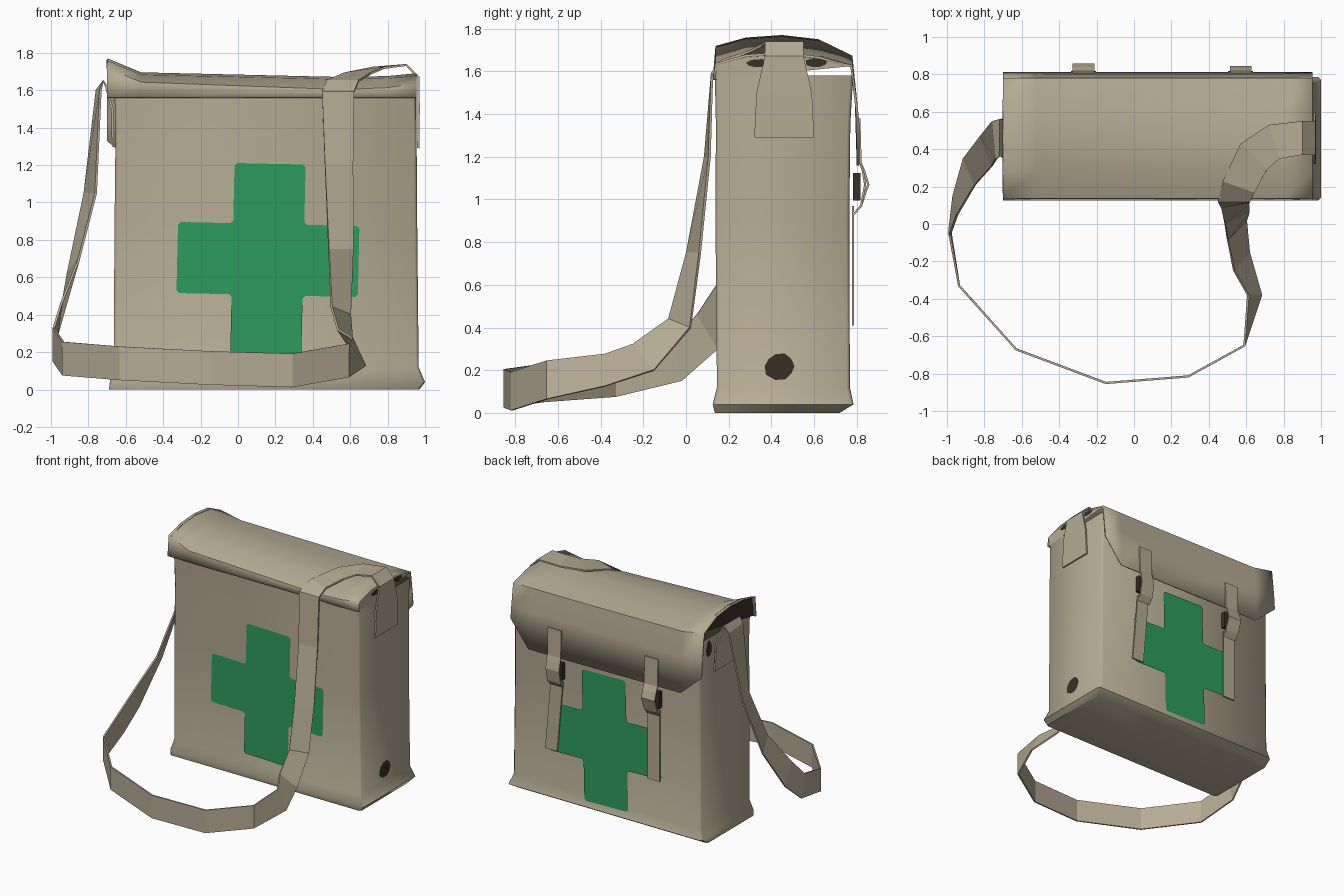
import bpy, bmesh, math, random
from mathutils import Vector

if "Cube" in bpy.data.objects:
    bpy.data.objects.remove(bpy.data.objects["Cube"])

random.seed(4)

def material(name, col):
    m = bpy.data.materials.new(name)
    m.diffuse_color = (*col, 1)
    m.use_nodes = True
    m.node_tree.nodes["Principled BSDF"].inputs["Base Color"].default_value = m.diffuse_color
    return m

CANVAS = material("beige canvas", (0.47, 0.41, 0.30))
GREEN = material("green", (0.026, 0.33, 0.115))
DARK = material("dark brown", (0.04, 0.03, 0.02))

def make(name, verts, faces, mats, thick=0, smooth=None, recalc=False):
    me = bpy.data.meshes.new(name)
    me.from_pydata([tuple(v) for v in verts], [], faces)
    if recalc:
        bm = bmesh.new()
        bm.from_mesh(me)
        bmesh.ops.recalc_face_normals(bm, faces=bm.faces)
        bm.to_mesh(me)
        bm.free()
    ob = bpy.data.objects.new(name, me)
    bpy.context.collection.objects.link(ob)
    for m in mats:
        me.materials.append(m)
    if thick:
        s = ob.modifiers.new("thickness", 'SOLIDIFY')
        s.thickness, s.offset = thick, 0
    if smooth:
        bpy.ops.object.select_all(action='DESELECT')
        bpy.context.view_layer.objects.active = ob
        ob.select_set(True)
        bpy.ops.object.shade_smooth_by_angle(angle=math.radians(smooth))
    return ob

def grid_faces(rows, cols, closed=False):
    n = cols if closed else cols - 1
    return [(r * cols + c, r * cols + (c + 1) % cols,
             (r + 1) * cols + (c + 1) % cols, (r + 1) * cols + c)
            for r in range(rows - 1) for c in range(n)]

def ribbon(name, pts, thick=0.012):
    # each point: centre and half-width vector
    v = []
    for p in pts:
        c, w = Vector(p[:3]), Vector(p[3:])
        v += [c - w, c + w]
    return make(name, v, grid_faces(len(pts), 2), [CANVAS], thick)

# Bag body: stacked rectangles with small cut corners (z, x0, x1, y0, y1)
levels = [(0.0, -.69, .97, .135, .72), (.04, -.685, 1.0, .125, .785),
          (.12, -.665, .966, .145, .768), (.9, -.66, .958, .138, .765),
          (1.35, -.655, .955, .140, .77), (1.58, -.66, .95, .135, .783)]
verts, r = [], .015
for z, x0, x1, y0, y1 in levels:
    verts += [(x0 + r, y0, z), (x1 - r, y0, z), (x1, y0 + r, z), (x1, y1 - r, z),
              (x1 - r, y1, z), (x0 + r, y1, z), (x0, y1 - r, z), (x0, y0 + r, z)]
n = len(levels)
faces = grid_faces(n, 8, True)
faces += [tuple(reversed(range(8))), tuple(range(8 * (n - 1), 8 * n))]
body = make("bag_body", verts, faces, [CANVAS, DARK], smooth=50, recalc=True)
body.data.polygons[len(faces) - 1].material_index = 1      # dark inside

# Lid with back flap: profile swept over stations (x, front z, top z, back z, flap end z)
stations = [(-.70, 1.715, 1.765, 1.67, 1.33), (-.52, 1.64, 1.69, 1.635, 1.17),
            (.55, 1.60, 1.665, 1.625, 1.16), (.80, 1.61, 1.67, 1.625, 1.16),
            (.955, 1.635, 1.685, 1.625, 1.36)]
verts = []
for x, zf, zt, zb, ze in stations:
    verts += [(x, .131, 1.56), (x, .142, zf), (x, .28, zt - .012), (x, .45, zt),
              (x, .62, zt - .02), (x, .775, zb), (x, .797, 1.45), (x, .806, ze)]
make("lid_flap", verts, grid_faces(len(stations), 8), [CANVAS], 0.012, 40, True)
for name, i, m in (("lid_end_left", 0, DARK), ("lid_end_right", 4, CANVAS)):
    off = .02 if i == 0 else -.003
    v = [(p[0] + off, p[1], p[2]) for p in verts[i * 8:i * 8 + 6]]
    make(name, v, [tuple(range(6)) if i else tuple(reversed(range(6)))], [m], recalc=False)

# Shoulder strap in three stretches
left = [(-.668, .46, 1.30, 0, .14, 0), (-.672, .46, 1.5, 0, .13, 0),
        (-.705, .46, 1.62, 0, .10, 0), (-.72, .46, 1.65, 0, .10, 0),
        (-.745, .45, 1.6, -.01, .10, 0), (-.79, .39, 1.05, -.03, .08, 0),
        (-.88, .28, .66, -.03, .07, -.04), (-.955, .1, .38, -.01, .05, -.08),
        (-.985, -.04, .24, 0, .02, -.09)]
loop = [(*p, 0, 0, -.09) for p in ((-.935, -.33, .165), (-.63, -.67, .14), (-.15, -.85, .115),
                                   (.29, -.815, .102), (.59, -.65, .155))]
right = [(.645, -.38, .2, .035, 0, -.075), (.575, -.2, .26, .04, .05, -.06),
         (.55, -.03, .42, .05, .05, -.02), (.55, .035, .75, .065, .03, 0),
         (.54, .10, 1.2, .075, .01, 0), (.535, .122, 1.59, .085, 0, 0),
         (.56, .2, 1.65, .085, -.03, 0), (.64, .36, 1.69, .07, -.07, 0),
         (.75, .44, 1.72, .03, -.09, 0), (.90, .46, 1.735, 0, -.09, 0),
         (.965, .46, 1.67, 0, -.09, 0), (.966, .46, 1.5, 0, -.13, 0),
         (.964, .46, 1.29, 0, -.14, 0)]
ribbon("shoulder_strap", left + loop + right)

# Crosses on front and back: thin plates with slightly cut corners
def cross(name, y, cz, flip):
    a, b, c = .19, .485, .512
    quarter = [(a, c), (a, a), (b, a)]
    out = quarter + [(x, -z) for x, z in reversed(quarter)]
    out += [(-x, -z) for x, z in quarter] + [(-x, z) for x, z in reversed(quarter)]
    pts = []
    for i, p in enumerate(out):
        p, q, s = Vector(p), Vector(out[i - 1]), Vector(out[(i + 1) % 12])
        pts += [p + (q - p).normalized() * .014, p + (s - p).normalized() * .014]
    t = math.radians(-1.3)
    v = [(.16 + p.x * math.cos(t) - p.y * math.sin(t), y,
          cz + p.x * math.sin(t) + p.y * math.cos(t)) for p in pts]
    f = tuple(range(24))
    make(name, v, [f if flip else f[::-1]], [GREEN])

cross("front_cross", .134, .695, False)
cross("back_cross", .776, .60, True)

# Two closing straps with buckles on the back
for side, x, out, lean in (("left", -.27, 1, .0), ("right", .57, .6, .05)):
    w = (.058, 0, 0)
    ribbon("flap_strap_" + side,
           [(x, y, z, *w) for y, z in ((.812, 1.38), (.818, 1.17), (.818 + .018 * out, 1.13),
                                       (.818 + .036 * out, 1.07), (.82, .97), (.785, .93))], .01)
    ribbon("lower_strap_" + side,
           [(x, .783, .97, .052, 0, 0), (x + lean, .783, .41, .052, 0, 0)], .01)
    bpy.ops.mesh.primitive_cube_add(size=1, location=(x, .80, 1.06))
    ob = bpy.context.object
    ob.name = "buckle_" + side
    ob.scale = (.135, .035, .13)
    ob.data.materials.append(DARK)

# Dark worn patches on the sides
def patch(name, x, y, z, ry, rz):
    v = []
    for i in range(10):
        a, k = i * math.tau / 10, random.uniform(.85, 1.1)
        v.append((x, y + ry * k * math.cos(a), z + rz * k * math.sin(a)))
    f = tuple(range(10))
    make(name, v, [f if x > 0 else f[::-1]], [DARK])

patch("worn_patch_low", .969, .44, .22, .075, .065)
for i, y in enumerate((.34, .61)):
    patch("worn_patch_top_%d" % i, .959, y, 1.64, .055, .02)
patch("worn_patch_left_back", -.668, .67, 1.5, .035, .06)
patch("worn_patch_left_front", -.668, .27, 1.52, .03, .05)
